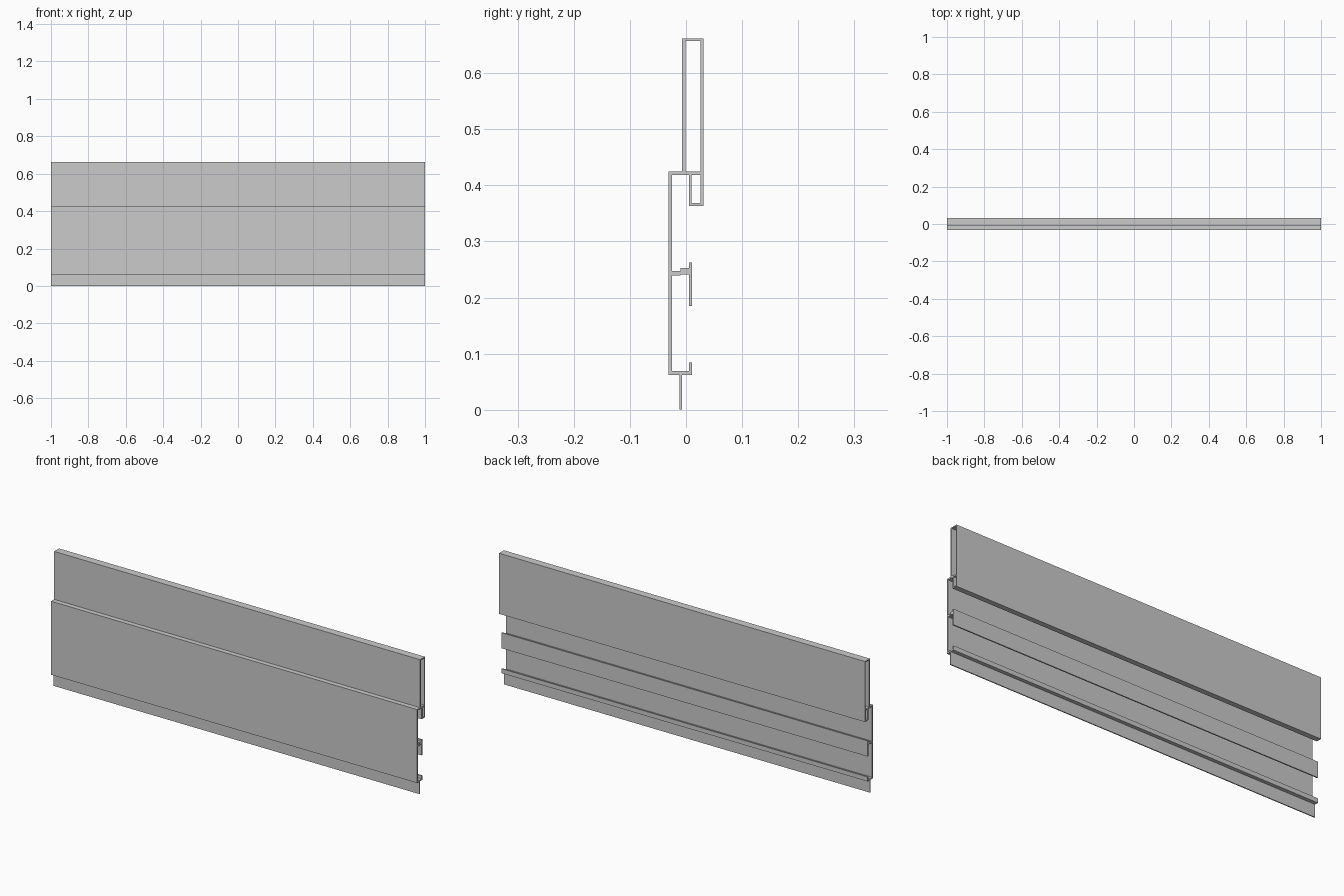
import bpy, bmesh, math

if "Cube" in bpy.data.objects:
    bpy.data.objects.remove(bpy.data.objects["Cube"])

# Outer cross-section as (y, z), walked around the whole extrusion
outline = [
    (-0.012, 0.0), (-0.007, 0.0), (-0.007, 0.062),                      # bottom flange
    (0.011, 0.062), (0.011, 0.084), (0.005, 0.084), (0.005, 0.069),     # lower lip
    (-0.025, 0.069), (-0.025, 0.239),                                   # back of front wall
    (-0.010, 0.239), (-0.010, 0.241), (0.005, 0.241), (0.005, 0.185),   # middle clip
    (0.011, 0.185), (0.011, 0.262), (0.005, 0.262), (0.005, 0.253),
    (-0.010, 0.253), (-0.010, 0.247), (-0.025, 0.247),
    (-0.025, 0.418), (0.005, 0.418), (0.005, 0.363), (0.031, 0.363),    # hook
    (0.031, 0.662), (-0.007, 0.662), (-0.007, 0.425),                   # tall box
    (-0.031, 0.425), (-0.031, 0.062), (-0.012, 0.062),                  # front wall
]


def rect(y0, y1, z0, z1):
    return [(y0, z0), (y1, z0), (y1, z1), (y0, z1)]


# Hollow chambers: tall upper box and small hook box
holes = [rect(-0.001, 0.026, 0.425, 0.657), rect(0.010, 0.026, 0.368, 0.418)]

# Filled 2D curve extruded along the length
curve = bpy.data.curves.new("panel_profile", "CURVE")
curve.dimensions = "2D"
curve.fill_mode = "BOTH"
curve.extrude = 1.0
for loop in [outline] + holes:
    sp = curve.splines.new("POLY")
    sp.points.add(len(loop) - 1)
    for p, (y, z) in zip(sp.points, loop):
        p.co = (y, z, 0, 1)
    sp.use_cyclic_u = True
tmp = bpy.data.objects.new("profile_helper", curve)
bpy.context.collection.objects.link(tmp)
bpy.context.view_layer.update()
dg = bpy.context.evaluated_depsgraph_get()
mesh = bpy.data.meshes.new_from_object(tmp.evaluated_get(dg))
bpy.data.objects.remove(tmp)

# Weld caps to sides and turn the profile so its length runs along x
bm = bmesh.new()
bm.from_mesh(mesh)
for v in bm.verts:
    v.co = (v.co.z, v.co.x, v.co.y)
bmesh.ops.remove_doubles(bm, verts=bm.verts, dist=1e-5)
bmesh.ops.dissolve_limit(bm, angle_limit=math.radians(1), verts=bm.verts, edges=bm.edges)
bmesh.ops.recalc_face_normals(bm, faces=bm.faces)
for f in bm.faces:
    f.smooth = False
bm.to_mesh(mesh)
bm.free()
panel = bpy.data.objects.new("extruded_panel", mesh)
bpy.context.collection.objects.link(panel)
